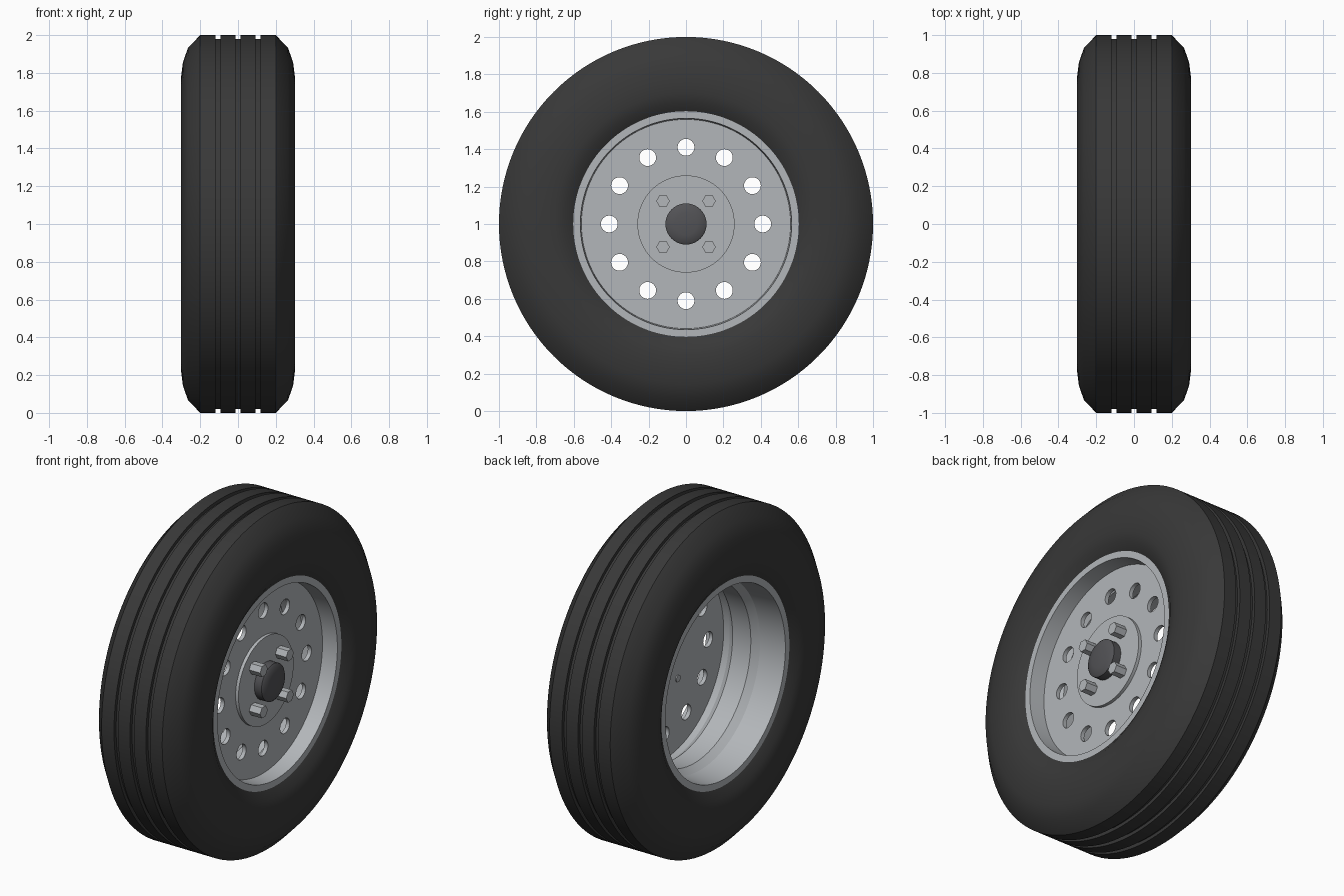
import bpy, bmesh, math

if "Cube" in bpy.data.objects:
    bpy.data.objects.remove(bpy.data.objects["Cube"])


def material(name, rgb):
    m = bpy.data.materials.new(name)
    m.diffuse_color = (*rgb, 1)
    m.use_nodes = True
    m.node_tree.nodes["Principled BSDF"].inputs["Base Color"].default_value = m.diffuse_color
    return m


RUBBER = material("black rubber", (0.04, 0.04, 0.04))
STEEL = material("silver steel", (0.45, 0.47, 0.49))
CAP = material("dark grey cap", (0.085, 0.085, 0.092))


def lathe(name, profile, mat, n=96, closed=False, y=0.0, z=1.0):
    """Spin (x, radius) points around an axis parallel to x."""
    bm = bmesh.new()
    rings = []
    for x, r in profile:
        rings.append([bm.verts.new((x, y + r * math.cos(2 * math.pi * i / n),
                                    z + r * math.sin(2 * math.pi * i / n)))
                      for i in range(n)])
    pairs = list(zip(rings, rings[1:]))
    if closed:
        pairs.append((rings[-1], rings[0]))
    for a, b in pairs:
        for i in range(n):
            j = (i + 1) % n
            bm.faces.new((a[i], a[j], b[j], b[i]))
    if not closed:  # flat end caps
        bm.faces.new(rings[0])
        bm.faces.new(rings[-1])
    bmesh.ops.recalc_face_normals(bm, faces=bm.faces)
    me = bpy.data.meshes.new(name)
    bm.to_mesh(me)
    bm.free()
    ob = bpy.data.objects.new(name, me)
    bpy.context.collection.objects.link(ob)
    me.materials.append(mat)
    return ob


def activate(ob):
    bpy.ops.object.select_all(action='DESELECT')
    ob.select_set(True)
    bpy.context.view_layer.objects.active = ob


# Tyre: rounded sidewalls and three tread grooves
side = [(0.26, 0.603), (0.29, 0.65), (0.301, 0.70), (0.303, 0.765),
        (0.292, 0.855), (0.265, 0.932), (0.20, 1.0)]
tread = []
for gx in (0.105, 0.0, -0.105):
    tread += [(gx + 0.013, 1.0), (gx + 0.013, 0.98),
              (gx - 0.013, 0.98), (gx - 0.013, 1.0)]
tyre = lathe("tyre", side + tread + [(-x, r) for x, r in reversed(side)],
             RUBBER, n=128, closed=True)

# Rim barrel with a drop centre
inner = [(0.26, 0.605), (0.26, 0.565), (0.10, 0.555), (0.06, 0.525)]
rim = lathe("rim_barrel", inner + [(-x, r) for x, r in reversed(inner)],
            STEEL, n=128, closed=True)

# Wheel disc with twelve round holes
disc = lathe("wheel_disc", [(0.142, 0.562), (0.166, 0.562)], STEEL, n=128)
for k in range(12):
    a = k * math.pi / 6
    cutter = lathe("hole_cutter", [(0.1, 0.045), (0.2, 0.045)], STEEL, n=24,
                   y=0.41 * math.cos(a), z=1 + 0.41 * math.sin(a))
    cutter.hide_render = True
    activate(disc)
    mod = disc.modifiers.new("hole", 'BOOLEAN')
    mod.operation = 'DIFFERENCE'
    mod.solver = 'EXACT'
    mod.object = cutter
    bpy.ops.object.modifier_apply(modifier=mod.name)
    bpy.data.objects.remove(cutter)

# Raised hub plate and domed centre cap
hub = lathe("hub_plate", [(0.16, 0.26), (0.185, 0.26)], STEEL, n=64)
cap = lathe("centre_cap", [(0.18, 0.11), (0.232, 0.11), (0.240, 0.10),
                           (0.247, 0.06), (0.25, 0.01)], CAP, n=32)

# Four hexagonal nuts with studs showing at the back
parts = [tyre, rim, disc, hub, cap]
for sy in (-1, 1):
    for sz in (-1, 1):
        pos = dict(y=0.123 * sy, z=1 + 0.123 * sz)
        lathe("wheel_nut", [(0.18, 0.036), (0.257, 0.036)], STEEL, n=6, **pos)
        parts.append(lathe("wheel_stud", [(0.135, 0.02), (0.16, 0.02)],
                           STEEL, n=16, **pos))

for ob in parts:
    activate(ob)
    bpy.ops.object.shade_smooth_by_angle(angle=math.radians(29))
